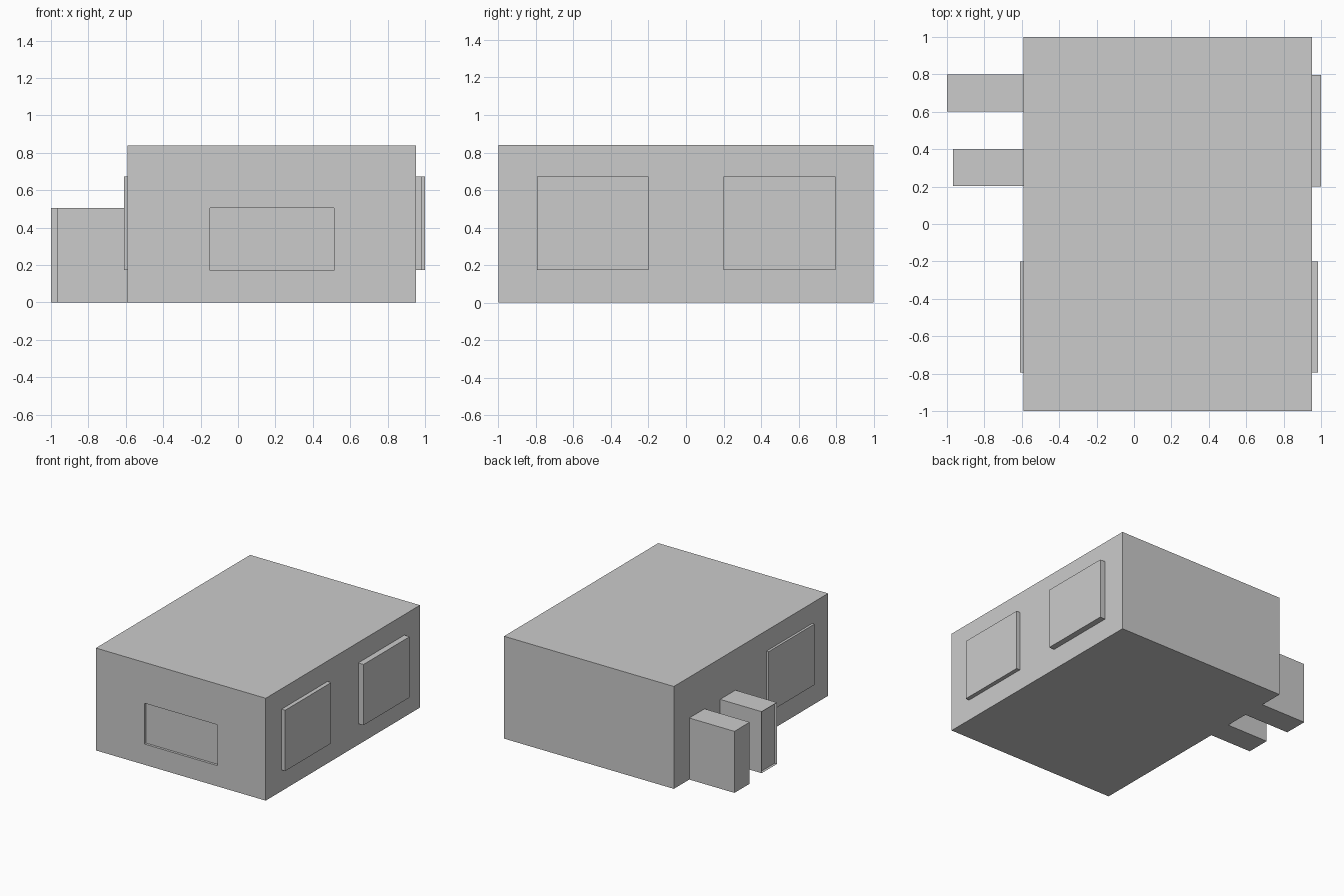
import bpy, bmesh
from mathutils import Vector

if "Cube" in bpy.data.objects:
    bpy.data.objects.remove(bpy.data.objects["Cube"])


def box(name, lo, hi, recess=None):
    """Axis-aligned box; recess = (face normal, recess lo, recess hi) sinks a rectangle into one face."""
    lo, hi = Vector(lo), Vector(hi)
    bm = bmesh.new()
    bmesh.ops.create_cube(bm, size=1)
    for v in bm.verts:
        v.co = Vector([lo[i] if v.co[i] < 0 else hi[i] for i in range(3)])
    bm.normal_update()
    if recess:
        normal, rlo, rhi, depth = Vector(recess[0]), recess[1], recess[2], recess[3]
        face = max(bm.faces, key=lambda f: f.normal.dot(normal))
        bmesh.ops.inset_region(bm, faces=[face], thickness=0.01)
        # fit the inset rim to the wanted rectangle
        mid = face.calc_center_median()
        for v in face.verts:
            for i in range(3):
                if abs(normal[i]) < 0.5:
                    v.co[i] = rlo[i] if v.co[i] < mid[i] else rhi[i]
        # sink the inner face
        floor = bmesh.ops.extrude_discrete_faces(bm, faces=[face])["faces"][0]
        bmesh.ops.translate(bm, verts=floor.verts, vec=-normal * depth)
    bmesh.ops.recalc_face_normals(bm, faces=bm.faces)
    mesh = bpy.data.meshes.new(name)
    bm.to_mesh(mesh)
    bm.free()
    obj = bpy.data.objects.new(name, mesh)
    bpy.context.collection.objects.link(obj)
    return obj


LEFT, RIGHT = -0.59, 0.952

# main block with a shallow window recess in the front
box("main_block", (LEFT, -1, 0), (RIGHT, 1, 0.84),
    ((0, -1, 0), (-0.15, 0, 0.17), (0.512, 0, 0.505), 0.02))

# raised side panels: name, x range, y range
for name, x0, x1, y0, y1 in (
        ("right_front_panel", RIGHT, 0.985, -0.795, -0.2),
        ("right_back_panel", RIGHT, 1.0, 0.2, 0.797),
        ("left_panel", -0.61, LEFT, -0.795, -0.2)):
    box(name, (x0, y0, 0.173), (x1, y1, 0.672))

# low walls on the left; the front one has a sunken end
box("back_wall", (-1, 0.602, 0), (LEFT, 0.8, 0.505))
box("front_wall", (-0.967, 0.202, 0), (LEFT, 0.4, 0.505),
    ((-1, 0, 0), (0, 0.203, 0.001), (0, 0.399, 0.504), 0.02))
